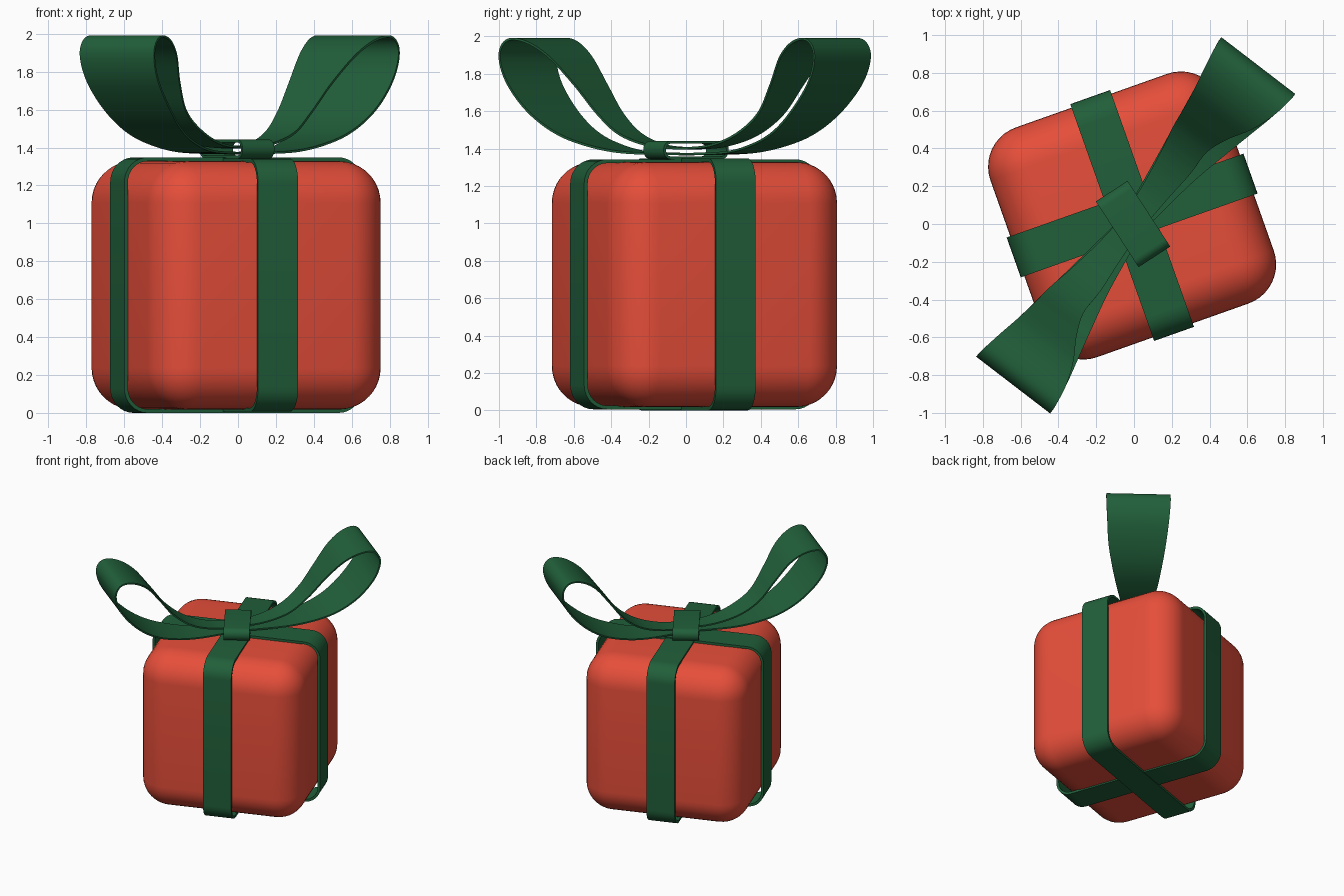
import bpy
from math import sin, cos, pi, radians
from mathutils import Vector

if "Cube" in bpy.data.objects:
    bpy.data.objects.remove(bpy.data.objects["Cube"])


def material(name, rgb):
    m = bpy.data.materials.new(name)
    m.diffuse_color = (*rgb, 1)
    m.use_nodes = True
    m.node_tree.nodes["Principled BSDF"].inputs["Base Color"].default_value = m.diffuse_color
    return m


RED = material("red_paper", (0.79, 0.076, 0.042))
GREEN = material("green_ribbon", (0.015, 0.115, 0.042))


def finish(ob, mat, angle=40):
    """Apply modifiers, colour and smooth one part."""
    ob.data.materials.append(mat)
    bpy.ops.object.select_all(action='DESELECT')
    ob.select_set(True)
    bpy.context.view_layer.objects.active = ob
    for mod in list(ob.modifiers):
        bpy.ops.object.modifier_apply(modifier=mod.name)
    bpy.ops.object.shade_smooth_by_angle(angle=radians(angle))


def ribbon(name, stations, angle, centre=(0, 0), thick=0.02, closed=True, side=1):
    """Loft a strip through stations (along, z, left edge, right edge)."""
    a = radians(angle)
    along, across = Vector((cos(a), sin(a), 0)), Vector((sin(a), -cos(a), 0))
    verts = []
    for s in stations:
        base = Vector((*centre, s[1])) + along * s[0] * side
        verts += [base + across * s[2], base + across * s[3]]
    n = len(stations)
    faces = []
    for i in range(n if closed else n - 1):
        j = (i + 1) % n
        faces.append((2 * i, 2 * i + 1, 2 * j + 1, 2 * j))
    me = bpy.data.meshes.new(name)
    me.from_pydata(verts, [], faces)
    ob = bpy.data.objects.new(name, me)
    bpy.context.collection.objects.link(ob)
    mod = ob.modifiers.new("thickness", 'SOLIDIFY')
    mod.thickness = thick
    mod.offset = 0
    finish(ob, GREEN)
    return ob


def rounded_band(hx, hz, zc, r, half_width, seg=8):
    """Stations around a rounded rectangle."""
    pts = []
    for k, (sx, sz) in enumerate([(1, 1), (-1, 1), (-1, -1), (1, -1)]):
        for i in range(seg + 1):
            t = (k + i / seg) * pi / 2
            pts.append((sx * (hx - r) + r * cos(t), zc + sz * (hz - r) + r * sin(t),
                        -half_width, half_width))
    return pts


def smooth_path(pts, steps=8):
    """Catmull-Rom interpolation of an open list of stations."""
    p = [pts[0]] + pts + [pts[-1]]
    out = []
    for i in range(1, len(p) - 2):
        for k in range(steps):
            t = k / steps
            out.append(tuple(0.5 * (2 * b + (c - a) * t + (2 * a - 5 * b + 4 * c - d) * t * t
                                    + (3 * b - a - 3 * c + d) * t ** 3)
                             for a, b, c, d in zip(p[i - 1], p[i], p[i + 1], p[i + 2])))
    return out + [pts[-1]]


CENTRE = (-0.01, 0.045)
TURN = 19.5

# Wrapped box with soft edges
bpy.ops.mesh.primitive_cube_add(size=1, location=(*CENTRE, 0.673), rotation=(0, 0, radians(TURN)))
box = bpy.context.object
box.name = "gift_box"
box.scale = (1.29, 1.29, 1.31)
bpy.ops.object.transform_apply(location=False, rotation=False, scale=True)
bevel = box.modifiers.new("soft_edges", 'BEVEL')
bevel.width = 0.22
bevel.segments = 10
finish(box, RED)

# Two ribbons crossing around the box
ribbon("ribbon_side_to_side", rounded_band(0.655, 0.664, 0.674, 0.12, 0.112), TURN, CENTRE)
ribbon("ribbon_front_to_back", rounded_band(0.655, 0.658, 0.674, 0.12, 0.112), TURN + 90, CENTRE)

# Bow loops: upper strand out to the tip, lower strand back
loop = [(0.0, 1.40, -0.07, 0.05), (0.20, 1.415, -0.09, 0.06), (0.39, 1.475, -0.12, 0.075),
        (0.54, 1.585, -0.15, 0.075), (0.66, 1.74, -0.165, 0.12), (0.78, 1.89, -0.185, 0.19),
        (0.90, 1.97, -0.21, 0.235), (1.01, 1.98, -0.23, 0.255), (1.06, 1.90, -0.235, 0.258),
        (1.02, 1.76, -0.225, 0.25), (0.90, 1.61, -0.205, 0.235), (0.75, 1.495, -0.18, 0.20),
        (0.58, 1.425, -0.155, 0.16), (0.35, 1.38, -0.12, 0.11), (0.0, 1.37, -0.07, 0.06)]
for name, side in (("bow_loop_back", 1), ("bow_loop_front", -1)):
    ribbon(name, smooth_path(loop), 52.5, thick=0.012, closed=False, side=side)

# Knot band pinching the bow
ribbon("bow_knot", rounded_band(0.2, 0.042, 1.392, 0.04, 0.1), -57, (-0.005, 0), thick=0.015)
